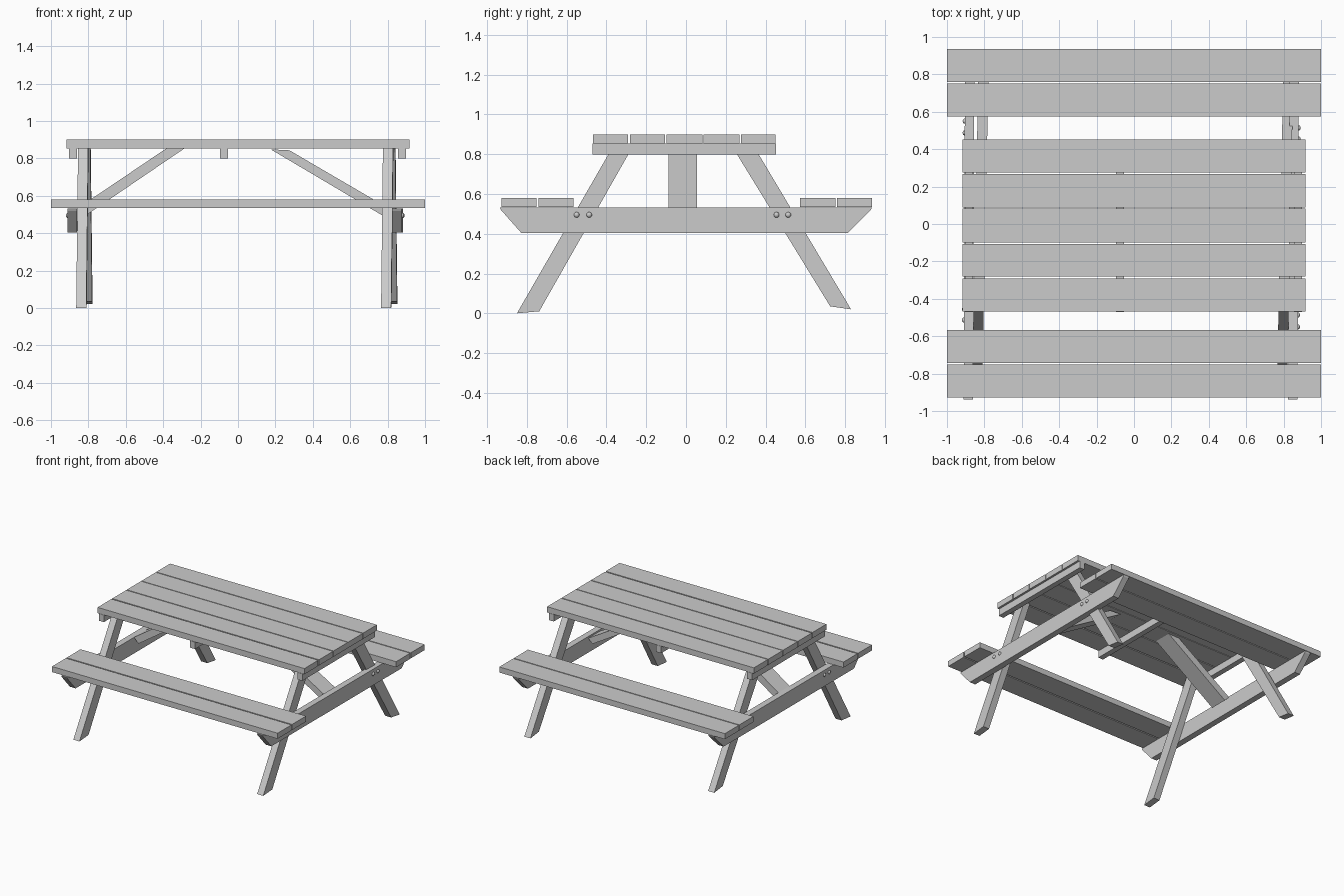
import bpy, bmesh, math
from mathutils import Matrix

if "Cube" in bpy.data.objects:
    bpy.data.objects.remove(bpy.data.objects["Cube"])


def prism(name, pts, plane, a, b, shear=0.0):
    """Extrude a 2D profile from a to b. plane 'yz' extrudes in x, 'xz' in y.
    shear skews x along y."""
    bm = bmesh.new()

    def co(p, d):
        x, y, z = (d, p[0], p[1]) if plane == 'yz' else (p[0], d, p[1])
        return (x + shear * y, y, z)
    lo = [bm.verts.new(co(p, a)) for p in pts]
    hi = [bm.verts.new(co(p, b)) for p in pts]
    bm.faces.new(lo)
    bm.faces.new(hi)
    n = len(pts)
    for i in range(n):
        j = (i + 1) % n
        bm.faces.new((lo[i], lo[j], hi[j], hi[i]))
    bmesh.ops.recalc_face_normals(bm, faces=bm.faces[:])
    me = bpy.data.meshes.new(name)
    bm.to_mesh(me)
    bm.free()
    ob = bpy.data.objects.new(name, me)
    bpy.context.collection.objects.link(ob)
    return ob


def box(name, x0, x1, y0, y1, z0, z1, shear=0.0):
    return prism(name, [(y0, z0), (y1, z0), (y1, z1), (y0, z1)], 'yz', x0, x1, shear)


def bolt(name, x, y, z, side):
    """Domed bolt head facing outwards along x."""
    bm = bmesh.new()
    bmesh.ops.create_uvsphere(bm, u_segments=16, v_segments=8, radius=0.014)
    bmesh.ops.bisect_plane(bm, geom=bm.verts[:] + bm.edges[:] + bm.faces[:],
                           plane_co=(0, 0, -0.003), plane_no=(0, 0, -1), clear_outer=True)
    bmesh.ops.transform(bm, verts=bm.verts[:], matrix=Matrix.Translation((x, y, z))
                        @ Matrix.Rotation(side * math.pi / 2, 4, 'Y')
                        @ Matrix.Diagonal((1, 1, 0.8, 1)))
    for f in bm.faces:
        f.smooth = True
    me = bpy.data.meshes.new(name)
    bm.to_mesh(me)
    bm.free()
    bpy.context.collection.objects.link(bpy.data.objects.new(name, me))


# Tabletop planks
for i, (y0, y1) in enumerate([(-0.467, -0.292), (-0.282, -0.106), (-0.098, 0.082),
                              (0.088, 0.268), (0.276, 0.451)]):
    box(f"table_plank_{i + 1}", -0.918, 0.916, y0, y1, 0.854, 0.9)

# Bench planks
for i, (y0, y1) in enumerate([(-0.927, -0.752), (-0.742, -0.566),
                              (0.574, 0.752), (0.76, 0.936)]):
    box(f"bench_plank_{i + 1}", -1, 1, y0, y1, 0.535, 0.58)

# Cleats under the tabletop
for name, x in (("left", -0.882), ("middle", -0.075), ("right", 0.877)):
    box(f"table_cleat_{name}", x - 0.022, x + 0.022, -0.47, 0.453, 0.798, 0.854)

# End frames: bench bearer, slanted legs and bolts
bearer = [(-0.937, 0.533), (-0.93, 0.519), (-0.828, 0.404), (0.814, 0.404),
          (0.93, 0.52), (0.935, 0.533)]
front_leg = [(-0.85, 0.0), (-0.738, 0.01), (-0.26, 0.852), (-0.36, 0.852)]
back_leg = [(0.83, 0.02), (0.725, 0.035), (0.224, 0.852), (0.334, 0.852)]
for name, s, bx, lx in (("left", -1, -0.882, -0.821), ("right", 1, 0.853, 0.809)):
    prism(f"bench_bearer_{name}", bearer, 'yz', bx - 0.025, bx + 0.025, 0.004)
    prism(f"front_leg_{name}", front_leg, 'yz', lx - 0.027, lx + 0.027, 0.02)
    prism(f"back_leg_{name}", back_leg, 'yz', lx - 0.027, lx + 0.027, 0.02)
    for i, y in enumerate((-0.55, -0.487, 0.455, 0.514)):
        bolt(f"bolt_{name}_{i + 1}", bx + s * 0.025 + 0.004 * s * y, s * y, 0.495, s)

# Diagonal braces from the bearers to the tabletop
prism("brace_left", [(-0.385, 0.852), (-0.285, 0.854), (-0.822, 0.489), (-0.862, 0.53)],
      'xz', -0.087, 0.056)
prism("brace_right", [(0.275, 0.843), (0.175, 0.848), (0.79, 0.484), (0.828, 0.52)],
      'xz', -0.087, 0.056)
